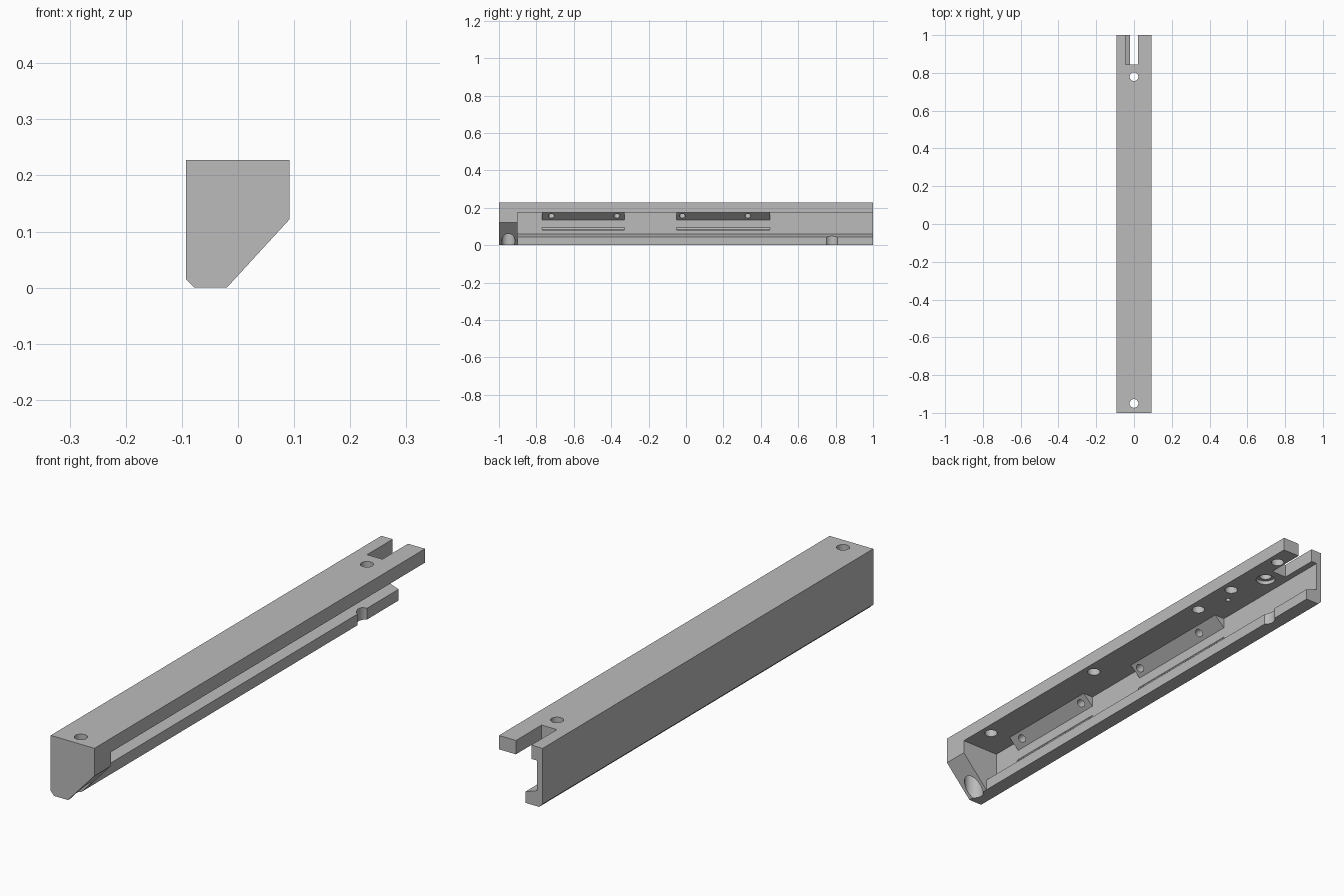
import bpy, bmesh
from mathutils import Vector

cube = bpy.data.objects.get("Cube")
if cube:
    bpy.data.objects.remove(cube, do_unlink=True)

grey = bpy.data.materials.new("plain_grey")
grey.use_nodes = True
grey.diffuse_color = (0.5, 0.5, 0.5, 1)
grey.node_tree.nodes["Principled BSDF"].inputs["Base Color"].default_value = (0.5, 0.5, 0.5, 1)


def new_object(name, bm):
    bmesh.ops.recalc_face_normals(bm, faces=bm.faces)
    mesh = bpy.data.meshes.new(name)
    bm.to_mesh(mesh)
    bm.free()
    mesh.materials.append(grey)
    obj = bpy.data.objects.new(name, mesh)
    bpy.context.collection.objects.link(obj)
    return obj


def extrusion(name, profile, y0, y1):
    """Prism with an x-z profile running along y."""
    bm = bmesh.new()
    face = bm.faces.new([bm.verts.new((x, y0, z)) for x, z in profile])
    moved = bmesh.ops.extrude_face_region(bm, geom=[face])["geom"]
    verts = [v for v in moved if isinstance(v, bmesh.types.BMVert)]
    bmesh.ops.translate(bm, verts=verts, vec=(0, y1 - y0, 0))
    return new_object(name, bm)


def rod(name, start, end, radius):
    """Cylinder between two points."""
    start, end = Vector(start), Vector(end)
    axis = end - start
    bm = bmesh.new()
    bmesh.ops.create_cone(bm, cap_ends=True, segments=32, radius1=radius,
                          radius2=radius, depth=axis.length)
    bm.transform(axis.to_track_quat('Z', 'Y').to_matrix().to_4x4())
    bmesh.ops.translate(bm, verts=bm.verts, vec=(start + end) / 2)
    return new_object(name, bm)


def combine(target, tool, operation):
    """Apply a boolean and discard the tool."""
    mod = target.modifiers.new("boolean", 'BOOLEAN')
    mod.operation, mod.solver, mod.object = operation, 'EXACT', tool
    bpy.context.view_layer.update()
    graph = bpy.context.evaluated_depsgraph_get()
    mesh = bpy.data.meshes.new_from_object(target.evaluated_get(graph))
    target.modifiers.clear()
    target.data = mesh
    bpy.data.objects.remove(tool, do_unlink=True)


# Solid bar with chamfered underside
TOP, WALL, UNDER = 0.228, -0.07, 0.175
body = extrusion("channel_rail", [(-0.093, TOP), (0.092, TOP), (0.092, 0.122),
                 (-0.02, 0), (-0.078, 0), (-0.093, 0.015)], -1, 1)

# Open channel behind the solid front block
channel = [(WALL, UNDER), (0.2, UNDER), (0.2, -0.1), (-0.02, -0.1),
           (-0.02, 0.043), (WALL, 0.06)]
combine(body, extrusion("channel_cutter", channel, -0.9, 1.1), 'DIFFERENCE')

# Sloped mounting ribs and the slim ridges below them
rib = [(-0.026, UNDER), (-0.026, 0.18), (-0.075, 0.18), (-0.075, 0.135), (WALL, 0.135)]
ridge = [(-0.075, 0.095), (WALL, 0.095), (-0.061, 0.084), (-0.061, 0.08), (-0.075, 0.08)]
for y0, y1 in [(-0.77, -0.33), (-0.05, 0.45)]:
    combine(body, extrusion("rib", rib, y0, y1), 'UNION')
    combine(body, extrusion("ridge", ridge, y0, y1), 'UNION')

# Notch in the back end of the top flange
notch = [(-0.045, 0.15), (0.02, 0.15), (0.02, 0.3), (-0.045, 0.3)]
combine(body, extrusion("notch_cutter", notch, 0.845, 1.1), 'DIFFERENCE')

# Mounting holes with wide bores from below
for y in (-0.95, 0.78):
    combine(body, rod("bore_cutter", (0, y, -0.1), (0, y, 0.19), 0.036), 'DIFFERENCE')
    combine(body, rod("hole_cutter", (0, y, 0.15), (0, y, 0.3), 0.023), 'DIFFERENCE')

# Blind sockets under the flange
for y in (-0.79, -0.18, 0.44, 0.635, 0.91):
    combine(body, rod("socket_cutter", (0.049, y, 0.1), (0.049, y, 0.21), 0.024), 'DIFFERENCE')
combine(body, rod("pin_cutter", (0.01, 0.57, 0.1), (0.01, 0.57, 0.2), 0.01), 'DIFFERENCE')

# Angled holes in the rib faces
for y in (-0.72, -0.37, -0.02, 0.33):
    combine(body, rod("screw_cutter", (-0.023, y, 0.133), (-0.073, y, 0.183), 0.016), 'DIFFERENCE')

# Smooth bores with crisp edges
bpy.ops.object.select_all(action='DESELECT')
body.select_set(True)
bpy.context.view_layer.objects.active = body
bpy.ops.object.shade_smooth_by_angle(angle=0.5)
